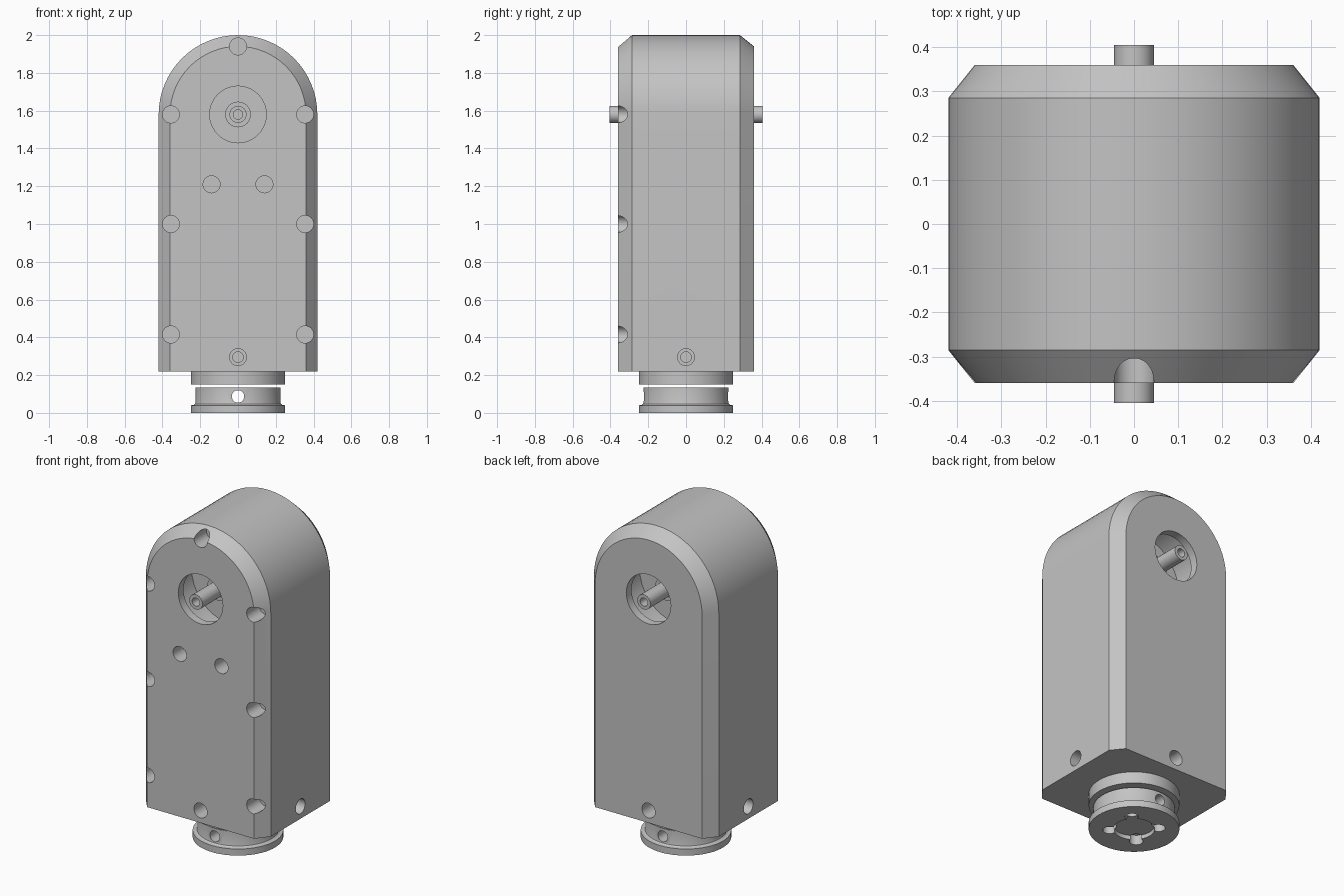
import bpy
import math
from mathutils import Vector

cube = bpy.data.objects.get("Cube")
if cube:
    bpy.data.objects.remove(cube, do_unlink=True)

GREY = (0.55, 0.55, 0.55, 1)
grey = bpy.data.materials.new("plain grey")
grey.use_nodes = True
grey.diffuse_color = GREY
grey.node_tree.nodes["Principled BSDF"].inputs["Base Color"].default_value = GREY

AXIS_Z = 1.58     # height of the arch centre and shaft
FACE_Y = 0.36     # half depth of the housing


def mesh_object(name, verts, faces):
    mesh = bpy.data.meshes.new(name)
    mesh.from_pydata(verts, [], faces)
    mesh.materials.append(grey)
    obj = bpy.data.objects.new(name, mesh)
    bpy.context.collection.objects.link(obj)
    return obj


def loft(name, rings):
    """Closed solid through equal-length rings of points."""
    n = len(rings[0])
    verts = [p for ring in rings for p in ring]
    faces = [tuple(reversed(range(n))),
             tuple(range(len(verts) - n, len(verts)))]
    for r in range(len(rings) - 1):
        for i in range(n):
            j = (i + 1) % n
            faces.append((r * n + i, r * n + j, r * n + n + j, r * n + n + i))
    return mesh_object(name, verts, faces)


def turned(name, profile, origin, direction, sides=40):
    """Solid of (radius, distance) steps along a direction."""
    turn = Vector(direction).to_track_quat("Z", "Y")
    rings = []
    for radius, dist in profile:
        rings.append([Vector(origin) + turn @ Vector((
            radius * math.cos(math.tau * i / sides),
            radius * math.sin(math.tau * i / sides), dist)) for i in range(sides)])
    return loft(name, rings)


def cut(target, cutter):
    cutter.hide_render = True
    mod = target.modifiers.new("cut", "BOOLEAN")
    mod.operation = "DIFFERENCE"
    mod.solver = "EXACT"
    mod.object = cutter
    bpy.context.view_layer.objects.active = target
    bpy.ops.object.modifier_apply(modifier=mod.name)
    bpy.data.objects.remove(cutter, do_unlink=True)


def smooth(obj):
    bpy.ops.object.select_all(action="DESELECT")
    obj.select_set(True)
    bpy.context.view_layer.objects.active = obj
    bpy.ops.object.shade_smooth_by_angle(angle=math.radians(28))


def arch(half, y, steps=32):
    """Arched outline with a flat bottom, ordered to face outward."""
    pts = [(half, y, 0.22)]
    for i in range(steps + 1):
        a = math.pi * i / steps
        pts.append((half * math.cos(a), y, AXIS_Z + half * math.sin(a)))
    pts.append((-half, y, 0.22))
    return [Vector(p) for p in reversed(pts)]


# Arched housing with bevelled front and back
housing = loft("housing", [arch(0.36, -FACE_Y), arch(0.42, -0.285),
                           arch(0.42, 0.285), arch(0.36, FACE_Y)])

# Wide shaft openings with a hollow behind a thin wall
for side in (-1, 1):
    cut(housing, turned("opening", [(0.15, -0.1), (0.15, 0.05), (0.27, 0.05), (0.27, 0.3)],
                        (0, side * FACE_Y, AXIS_Z), (0, -side, 0)))

# Screw holes on the front
screws = [(0, 1.94)]
for s in (-1, 1):
    screws += [(s * 0.355, z) for z in (AXIS_Z, 1.0, 0.415)]
    screws.append((s * 0.14, 1.21))
for x, z in screws:
    cut(housing, turned("screw", [(0.045, -0.1), (0.045, 0.12)],
                        (x, -FACE_Y, z), (0, 1, 0), 24))

# Stepped fixing holes near the bottom of all four sides
for x, y in ((0.42, 0), (-0.42, 0), (0, FACE_Y), (0, -FACE_Y)):
    cut(housing, turned("fixing", [(0.045, -0.1), (0.045, 0.1), (0.028, 0.1), (0.028, 0.16)],
                        (x, y, 0.295), (-x, -y, 0), 24))
smooth(housing)

# Shaft with hollow ends and a thicker middle
shaft = turned("shaft", [(0.045, -0.405), (0.045, -0.2), (0.068, -0.2),
                         (0.068, 0.2), (0.045, 0.2), (0.045, 0.405)],
               (0, 0, AXIS_Z), (0, 1, 0), 24)
for side in (-1, 1):
    cut(shaft, turned("socket", [(0.025, -0.05), (0.025, 0.08)],
                      (0, side * 0.405, AXIS_Z), (0, -side, 0), 20))
smooth(shaft)

# Collar under the housing
smooth(turned("collar", [(0.25, 0.15), (0.25, 0.22)], (0, 0, 0), (0, 0, 1), 64))

# Flanged spool floating below the collar
spool = turned("spool", [(0.25, 0), (0.25, 0.04), (0.235, 0.042), (0.227, 0.048),
                         (0.225, 0.055), (0.225, 0.135)], (0, 0, 0), (0, 0, 1), 64)


def slot_ring(dist, direction):
    """U-shaped outline, open at the top, at a distance along a direction."""
    d = Vector(direction)
    across = Vector((-d.y, d.x, 0))
    pts = [(0.045, 0.2)]
    for i in range(13):
        a = math.pi * i / 12
        pts.append((0.045 * math.cos(a), 0.095 - 0.045 * math.sin(a)))
    pts.append((-0.045, 0.2))
    return [d * dist + across * u + Vector((0, 0, v)) for u, v in reversed(pts)]


for direction in ((0, -1, 0), (0, 1, 0), (-1, 0, 0)):
    cut(spool, loft("slot", [slot_ring(0.3, direction), slot_ring(0.15, direction)]))
cut(spool, turned("cross_hole", [(0.033, -0.4), (0.033, 0.4)], (0, 0, 0.087), (0, 1, 0), 24))

# Recess and four pockets in the underside
cut(spool, turned("recess", [(0.115, -0.05), (0.115, 0.025)], (0, 0, 0), (0, 0, 1)))
for i in range(4):
    a = math.pi / 4 + i * math.pi / 2
    cut(spool, turned("pocket", [(0.038, -0.05), (0.038, 0.06)],
                      (0.135 * math.cos(a), 0.135 * math.sin(a), 0), (0, 0, 1), 20))
smooth(spool)
